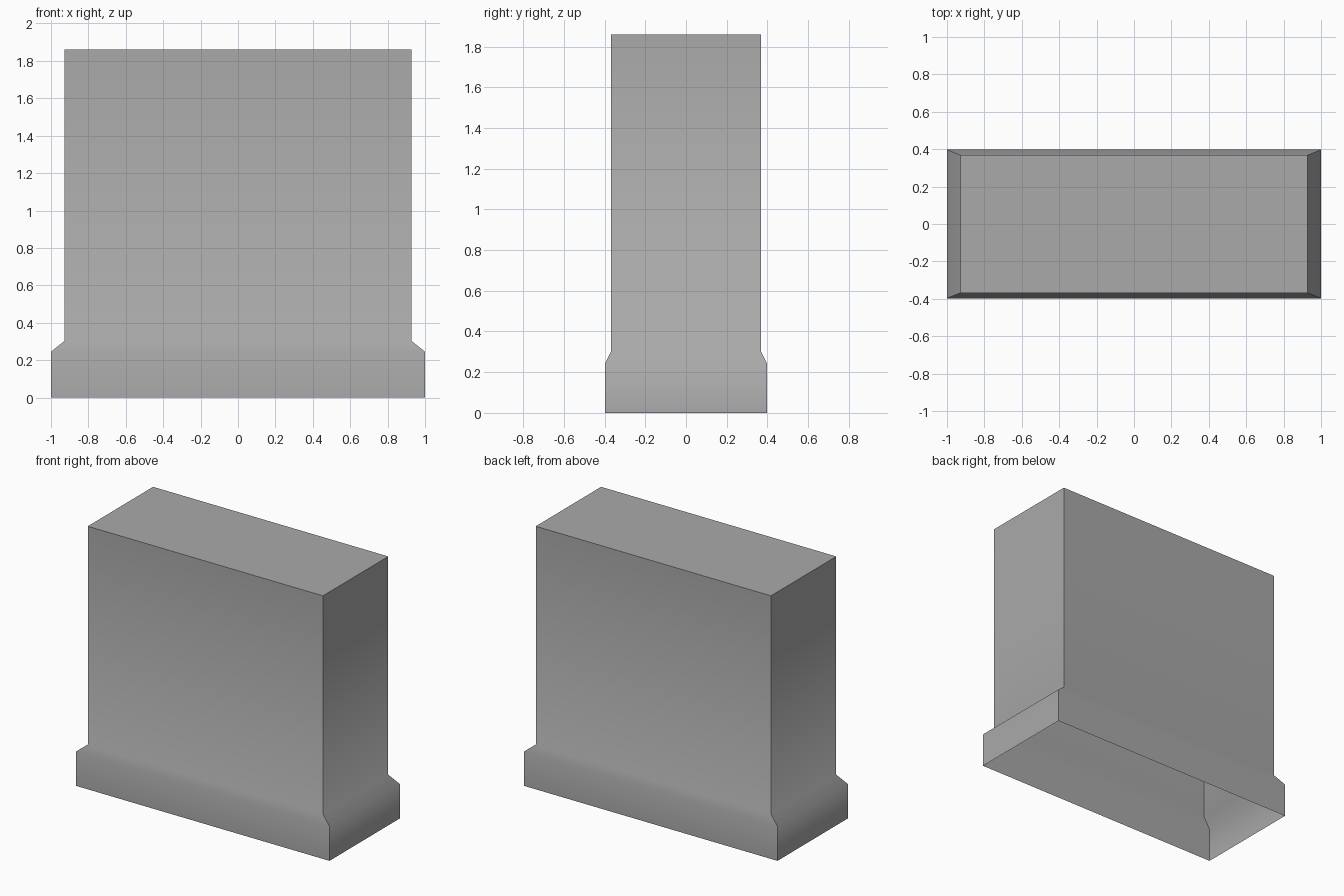
import bpy
import bmesh
import math

cube = bpy.data.objects.get("Cube")
if cube:
    bpy.data.objects.remove(cube, do_unlink=True)

# Plain grey material
grey = bpy.data.materials.new("plain_grey")
grey.use_nodes = True
colour = (0.4, 0.4, 0.4, 1)
grey.diffuse_color = colour
grey.node_tree.nodes["Principled BSDF"].inputs["Base Color"].default_value = colour

# Rectangular rings from foot to top: half width, half depth, height
SECTIONS = [(1.0, 0.397, 0.0), (1.0, 0.397, 0.245),
            (0.928, 0.368, 0.303), (0.928, 0.368, 1.86)]

bm = bmesh.new()
rings = [[bm.verts.new((sx * w, sy * d, z))
          for sx, sy in ((-1, -1), (1, -1), (1, 1), (-1, 1))]
         for w, d, z in SECTIONS]

# Walls: plinth, sloped shoulder and upper block, open underneath
for low, high in zip(rings, rings[1:]):
    for i in range(4):
        j = (i + 1) % 4
        bm.faces.new((low[i], low[j], high[j], high[i]))

# Flat top
bm.faces.new(rings[-1])

mesh = bpy.data.meshes.new("pillar_block")
bm.to_mesh(mesh)
bm.free()
mesh.materials.append(grey)
block = bpy.data.objects.new("pillar_block", mesh)
bpy.context.collection.objects.link(block)

# Soft shoulder, crisp corners
bpy.ops.object.select_all(action="DESELECT")
block.select_set(True)
bpy.context.view_layer.objects.active = block
bpy.ops.object.shade_smooth_by_angle(angle=math.radians(60))
